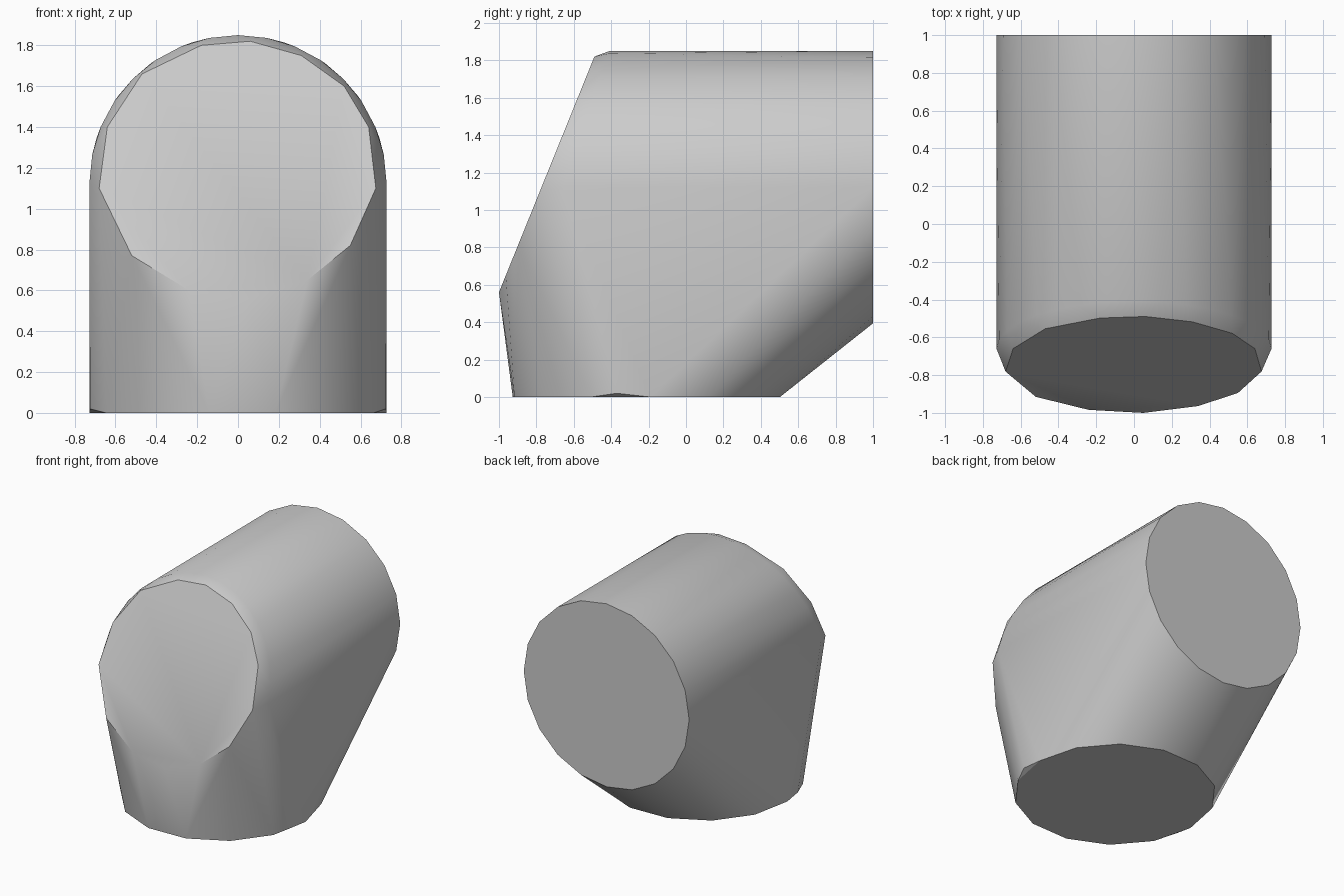
import bpy, bmesh
from math import sin, cos, pi, radians

if "Cube" in bpy.data.objects:
    bpy.data.objects.remove(bpy.data.objects["Cube"], do_unlink=True)

R = 0.728
AXIS_Z = 1.122


def ring(count, start=0.0, sweep=2 * pi):
    """Points of a circle or arc as (cos, sin) scaled by the pipe radius."""
    return [(R * cos(start + sweep * i / count), R * sin(start + sweep * i / count))
            for i in range(count)]


# Slanted front cap outline (x, z); y follows the slope
cap = [(0.06, 1.82), (0.31, 1.75), (0.52, 1.6), (0.64, 1.4), (0.675, 1.1),
       (0.55, 0.82), (0.34, 0.65), (0.05, 0.56), (-0.24, 0.6), (-0.52, 0.77),
       (-0.68, 1.1), (-0.64, 1.4), (-0.47, 1.66), (-0.18, 1.8)]
points = [(x, -1 + 0.405 * (z - 0.56), z) for x, z in cap]

# Collar just behind the cap
points += [(x, -0.66 + 0.345 * s, AXIS_Z + s) for x, s in ring(17, 0, pi * 17 / 16)]

# Rear opening and bottom opening
points += [(x, 1.0, AXIS_Z + s) for x, s in ring(20)]
points += [(x, -0.212 + s, 0.0) for x, s in ring(14, 0.03)]

# Small side chamfers at the foot
points += [(side * 0.725, -0.37, 0.02) for side in (-1, 1)]

# Wrap the outlines in one convex skin
bm = bmesh.new()
for p in points:
    bm.verts.new(p)
hull = bmesh.ops.convex_hull(bm, input=bm.verts)
loose = {g for g in hull["geom_interior"] + hull["geom_unused"]
         if isinstance(g, bmesh.types.BMVert)}
bmesh.ops.delete(bm, geom=list(loose), context='VERTS')
bmesh.ops.dissolve_limit(bm, angle_limit=radians(0.5), verts=bm.verts, edges=bm.edges)
bmesh.ops.recalc_face_normals(bm, faces=bm.faces)
mesh = bpy.data.meshes.new("elbow_body")
bm.to_mesh(mesh)
bm.free()

body = bpy.data.objects.new("elbow_body", mesh)
bpy.context.collection.objects.link(body)

# Plain grey
grey = bpy.data.materials.new("plain_grey")
grey.use_nodes = True
colour = (0.6, 0.6, 0.6, 1)
grey.diffuse_color = colour
grey.node_tree.nodes["Principled BSDF"].inputs["Base Color"].default_value = colour
mesh.materials.append(grey)

bpy.ops.object.select_all(action='DESELECT')
body.select_set(True)
bpy.context.view_layer.objects.active = body
bpy.ops.object.shade_smooth_by_angle(angle=radians(30))
